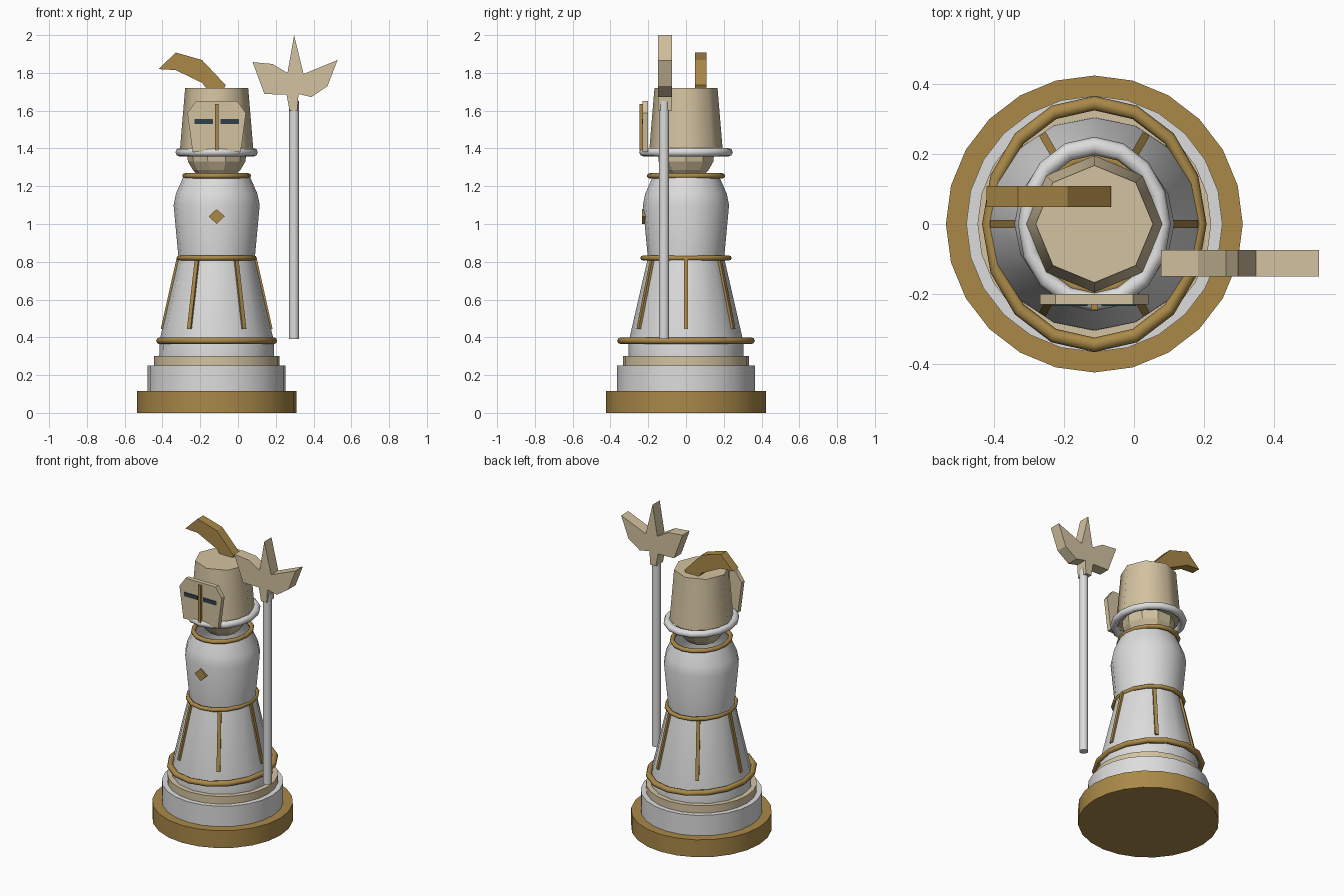
import bpy, bmesh, math
from mathutils import Vector

if "Cube" in bpy.data.objects:
    bpy.data.objects.remove(bpy.data.objects["Cube"], do_unlink=True)

CX = -0.113  # axis of the figure


def material(name, rgb):
    m = bpy.data.materials.new(name)
    m.use_nodes = True
    m.diffuse_color = (*rgb, 1)
    m.node_tree.nodes["Principled BSDF"].inputs["Base Color"].default_value = (*rgb, 1)
    return m


gold = material("gold", (0.40, 0.25, 0.065))
cream = material("cream", (0.65, 0.54, 0.35))
white = material("white", (0.72, 0.72, 0.72))
slate = material("dark slate", (0.03, 0.05, 0.065))


def finish(name, bm, mat, smooth=None):
    bmesh.ops.recalc_face_normals(bm, faces=bm.faces)
    me = bpy.data.meshes.new(name)
    bm.to_mesh(me)
    bm.free()
    ob = bpy.data.objects.new(name, me)
    bpy.context.collection.objects.link(ob)
    me.materials.append(mat)
    if smooth:
        bpy.ops.object.select_all(action="DESELECT")
        ob.select_set(True)
        bpy.context.view_layer.objects.active = ob
        bpy.ops.object.shade_smooth_by_angle(angle=math.radians(smooth))
    return ob


def lathe(name, profile, sides, mat, smooth=None, centre=(CX, 0), bottom=True, top=True):
    """Revolve (radius, height) points around a vertical axis."""
    bm = bmesh.new()
    rings = []
    for r, z in profile:
        rings.append([bm.verts.new((centre[0] + r * math.cos(2 * math.pi * i / sides),
                                    centre[1] + r * math.sin(2 * math.pi * i / sides), z))
                      for i in range(sides)])
    for a, b in zip(rings, rings[1:]):
        for i in range(sides):
            j = (i + 1) % sides
            bm.faces.new((a[i], a[j], b[j], b[i]))
    if bottom:
        bm.faces.new(rings[0][::-1])
    if top:
        bm.faces.new(rings[-1])
    return finish(name, bm, mat, smooth)


def oval_ring(name, radius, tube, z, mat, stretch=1.14, sides=16, around=8):
    bm = bmesh.new()
    grid = []
    for i in range(sides):
        a = 2 * math.pi * i / sides
        row = []
        for k in range(around):
            t = 2 * math.pi * k / around
            r = radius + tube * math.cos(t)
            row.append(bm.verts.new((CX + r * math.cos(a), r * math.sin(a) * stretch,
                                     z + tube * math.sin(t))))
        grid.append(row)
    for i in range(sides):
        for k in range(around):
            n, m = (i + 1) % sides, (k + 1) % around
            bm.faces.new((grid[i][k], grid[n][k], grid[n][m], grid[i][m]))
    return finish(name, bm, mat, 50)


def plate(name, outline, y0, y1, mat):
    """Extrude an (x, z) outline from y0 to y1."""
    bm = bmesh.new()
    face = bm.faces.new([bm.verts.new((x, y0, z)) for x, z in outline])
    ext = bmesh.ops.extrude_face_region(bm, geom=[face])
    verts = [v for v in ext["geom"] if isinstance(v, bmesh.types.BMVert)]
    bmesh.ops.translate(bm, vec=(0, y1 - y0, 0), verts=verts)
    return finish(name, bm, mat)


def rect(x0, x1, z0, z1):
    return [(x0, z0), (x1, z0), (x1, z1), (x0, z1)]


# Stepped base
lathe("base", [(0.423, 0), (0.423, 0.115)], 24, gold, 30)
lathe("base_middle", [(0.365, 0.115), (0.365, 0.25)], 24, white, 30)
lathe("base_upper", [(0.333, 0.25), (0.333, 0.30)], 24, cream, 30)

# Robe and torso
lathe("robe", [(0.304, 0.30), (0.303, 0.38), (0.202, 0.82)], 16, white, 50)
lathe("torso", [(0.202, 0.82), (0.228, 1.10), (0.216, 1.16), (0.172, 1.26)], 16, white, 50,
      bottom=False, top=False)

# Trim rings
oval_ring("hem_ring", 0.302, 0.018, 0.382, gold)
oval_ring("belt_ring", 0.199, 0.013, 0.82, gold)
oval_ring("collar_ring", 0.168, 0.014, 1.255, gold)
oval_ring("helmet_ring", 0.195, 0.023, 1.38, white)

# Six ribs running down the robe
for n in range(6):
    a = n * math.pi / 3
    out = Vector((math.cos(a), math.sin(a), 0))
    side = Vector((-math.sin(a), math.cos(a), 0)) * 0.011
    bm = bmesh.new()
    ends = []
    for r, z in ((0.290, 0.445), (0.206, 0.82)):
        c = Vector((CX, 0, z)) + out * r
        ends.append([bm.verts.new(c + s * side + d * out)
                     for s, d in ((-1, -0.03), (1, -0.03), (1, 0.006), (-1, 0.006))])
    for i in range(4):
        j = (i + 1) % 4
        bm.faces.new((ends[0][i], ends[0][j], ends[1][j], ends[1][i]))
    bm.faces.new(ends[0])
    bm.faces.new(ends[1])
    finish("robe_rib_%d" % (n + 1), bm, gold)

# Chest badge
plate("chest_badge", [(CX - 0.042, 1.04), (CX, 1.00), (CX + 0.042, 1.04), (CX, 1.08)],
      -0.232, -0.2, gold)

# Head and helmet
lathe("head", [(0.09, 1.25), (0.125, 1.285), (0.152, 1.33), (0.16, 1.40)], 10, cream)
lathe("helmet", [(0.195, 1.385), (0.167, 1.72)], 8, cream, 50)

# Visor with eye slits and centre ridge
half = [(0.127, 1.38), (0.155, 1.587), (0.11, 1.65)]
plate("visor", [(CX + x, z) for x, z in half] + [(CX - x, z) for x, z in reversed(half)],
      -0.23, -0.2, cream)
for label, s in (("left", 1), ("right", -1)):
    plate(label + "_eye_slit", rect(CX + s * 0.02, CX + s * 0.118, 1.53, 1.556),
          -0.234, -0.227, slate)
plate("visor_ridge", rect(CX - 0.01, CX + 0.01, 1.39, 1.635), -0.245, -0.225, gold)

# Plume
plate("plume", [(-0.42, 1.82), (-0.33, 1.908), (-0.19, 1.868), (-0.065, 1.735),
                (-0.075, 1.715), (-0.165, 1.715), (-0.19, 1.747), (-0.33, 1.815)],
      0.048, 0.108, gold)

# Halberd
lathe("halberd_pole", [(0.027, 0.39), (0.027, 1.65)], 12, white, 40, centre=(0.297, -0.116))
plate("halberd_head", [(0.297, 2.0), (0.347, 1.794), (0.527, 1.868), (0.474, 1.73),
                       (0.389, 1.672), (0.32, 1.688), (0.314, 1.60), (0.273, 1.60),
                       (0.257, 1.685), (0.14, 1.688), (0.077, 1.857), (0.183, 1.847),
                       (0.262, 1.80)], -0.149, -0.074, cream)
